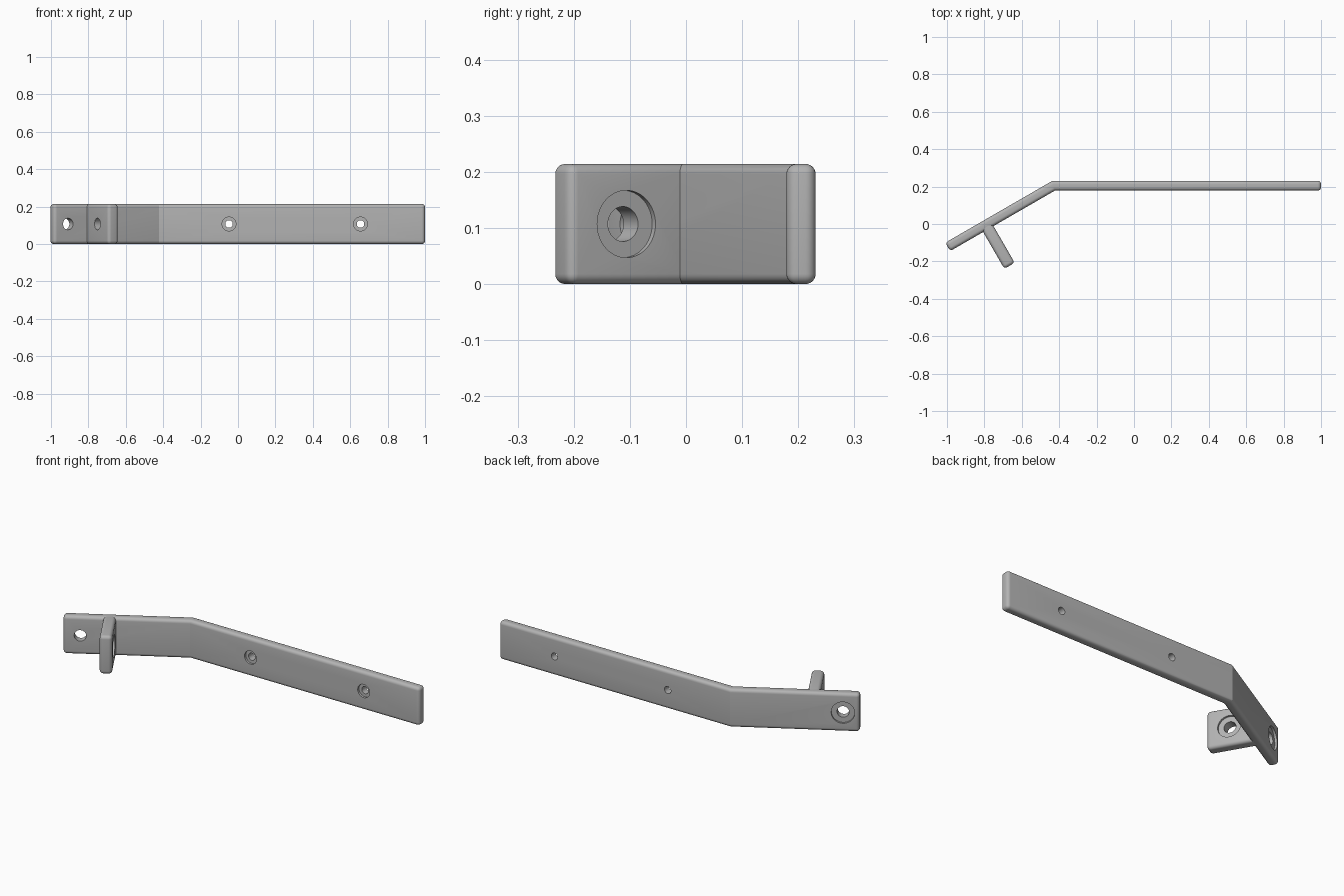
import bpy, bmesh, math
from mathutils import Vector, Matrix

cube = bpy.data.objects.get("Cube")
if cube:
    bpy.data.objects.remove(cube, do_unlink=True)

HEIGHT, THICK, ROUND = 0.214, 0.052, 0.018
MID = HEIGHT / 2

grey = bpy.data.materials.new("plain grey")
grey.use_nodes = True
colour = (0.45, 0.45, 0.45, 1)
grey.diffuse_color = colour
grey.node_tree.nodes["Principled BSDF"].inputs["Base Color"].default_value = colour

# Plan directions: along the angled arm, and out of its front face
along = Vector((-math.cos(math.pi / 6), -0.5, 0))
out = Vector((0.5, -math.cos(math.pi / 6), 0))
side = -along


def make_object(name, bm):
    bmesh.ops.recalc_face_normals(bm, faces=bm.faces)
    mesh = bpy.data.meshes.new(name)
    bm.to_mesh(mesh)
    bm.free()
    obj = bpy.data.objects.new(name, mesh)
    bpy.context.collection.objects.link(obj)
    obj.data.materials.append(grey)
    return obj


def plate(name, outline):
    """Extrude a plan outline to full height and round its corners."""
    bm = bmesh.new()
    face = bm.faces.new([bm.verts.new((p[0], p[1], 0)) for p in outline])
    grown = bmesh.ops.extrude_face_region(bm, geom=[face])["geom"]
    bmesh.ops.translate(bm, vec=(0, 0, HEIGHT),
                        verts=[v for v in grown if isinstance(v, bmesh.types.BMVert)])
    obj = make_object(name, bm)
    bevel = obj.modifiers.new("rounded_edges", "BEVEL")
    bevel.width, bevel.segments = ROUND, 6
    bevel.limit_method, bevel.angle_limit = "ANGLE", math.radians(45)
    return obj


def drill(obj, centre, axis, radius, start, end):
    """Cut a round hole along axis, from start to end measured from centre."""
    bm = bmesh.new()
    turn = axis.to_track_quat("Z", "Y").to_matrix().to_4x4()
    place = Matrix.Translation(centre + axis * (start + end) / 2) @ turn
    bmesh.ops.create_cone(bm, cap_ends=True, segments=48, radius1=radius,
                          radius2=radius, depth=end - start, matrix=place)
    cutter = make_object("hole_cutter", bm)
    cutter.hide_render = True
    cut = obj.modifiers.new("hole", "BOOLEAN")
    cut.object, cut.operation, cut.solver = cutter, "DIFFERENCE", "EXACT"
    return cutter


def counterbored_hole(obj, face_point, axis, inner, outer, depth=0.012):
    """Axis points out of the face that carries the wide recess."""
    centre = Vector((face_point[0], face_point[1], MID))
    return [drill(obj, centre, axis, inner, -0.12, 0.05),
            drill(obj, centre, axis, outer, -depth, 0.05)]


def finish(obj, cutters):
    bpy.ops.object.select_all(action="DESELECT")
    obj.select_set(True)
    bpy.context.view_layer.objects.active = obj
    for mod in list(obj.modifiers):
        bpy.ops.object.modifier_apply(modifier=mod.name)
    bpy.ops.object.shade_smooth_by_angle(angle=math.radians(20))
    for cutter in cutters:
        bpy.data.objects.remove(cutter, do_unlink=True)


# Bent bar: straight arm and angled arm in one piece
back_y, front_y = 0.231, 0.231 - THICK
bend_front = Vector((-0.422, front_y, 0))
bend_back = Vector((-0.422 - THICK * math.tan(math.pi / 12), back_y, 0))
end_front = bend_front + along * 0.648
end_back = end_front - out * THICK
bar = plate("bent_bar", [(1, front_y), (1, back_y), bend_back,
                         end_back, end_front, bend_front])
cutters = []
for x in (-0.048, 0.655):
    cutters += counterbored_hole(bar, (x, front_y), Vector((0, -1, 0)), 0.02, 0.037)
arm_hole = bend_front + along * 0.562 - out * THICK
cutters += counterbored_hole(bar, arm_hole, -out, 0.031, 0.06)
finish(bar, cutters)

# Short tab standing square on the angled arm
TAB_THICK, TAB_LENGTH = 0.064, 0.227
root = bend_front + along * 0.38
inner_root = root - out * 0.03
tip = root + out * TAB_LENGTH
tab = plate("side_tab", [inner_root, tip, tip - side * TAB_THICK,
                         inner_root - side * TAB_THICK])
finish(tab, counterbored_hole(tab, root + out * 0.11, side, 0.031, 0.06))
